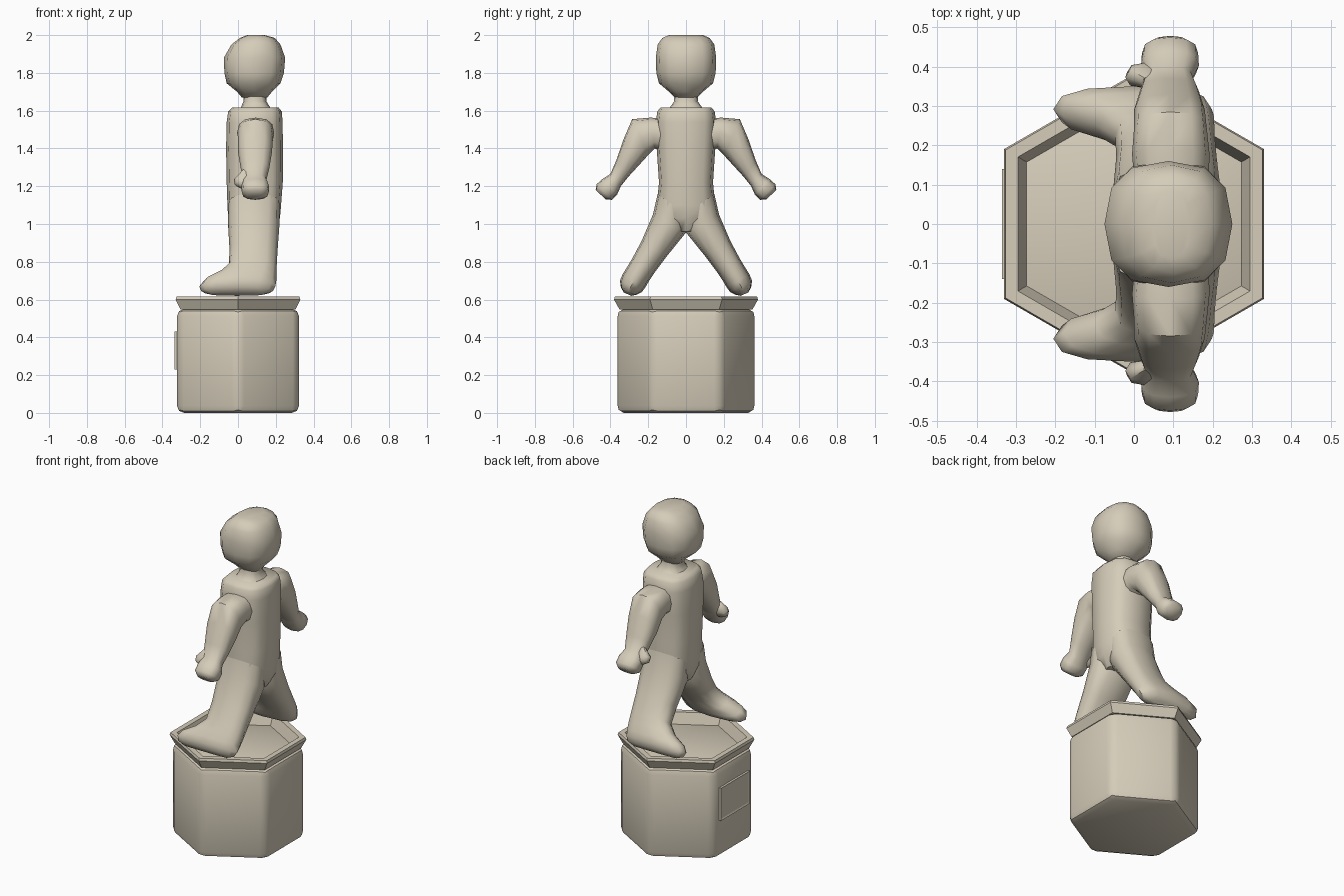
import bpy, bmesh, math

stone = bpy.data.materials.new("warm stone")
stone.diffuse_color = (0.67, 0.61, 0.49, 1)


def finish(name, bm, angle):
    bmesh.ops.recalc_face_normals(bm, faces=bm.faces)
    me = bpy.data.meshes.new(name)
    bm.to_mesh(me)
    bm.free()
    ob = bpy.data.objects.new(name, me)
    bpy.context.collection.objects.link(ob)
    me.materials.append(stone)
    bpy.ops.object.select_all(action='DESELECT')
    ob.select_set(True)
    bpy.context.view_layer.objects.active = ob
    bpy.ops.object.shade_smooth_by_angle(angle=math.radians(angle))
    return ob


def bridge(bm, r0, r1):
    n = len(r0)
    for i in range(n):
        bm.faces.new((r0[i], r0[(i + 1) % n], r1[(i + 1) % n], r1[i]))


def loft(name, rings, n=12, power=2.5, mirror=False):
    """Each ring: two end points (y, z), then its extent in x."""
    bm = bmesh.new()
    loops = []
    for ya, za, yb, zb, x0, x1 in rings:
        loop = []
        for i in range(n):
            t = 2 * math.pi * i / n
            c, s = (math.copysign(abs(v) ** (2 / power), v) if abs(v) > 1e-6 else 0
                    for v in (math.cos(t), math.sin(t)))
            loop.append(bm.verts.new(((x0 + x1) / 2 + s * (x1 - x0) / 2,
                                      (ya + yb) / 2 + c * (ya - yb) / 2,
                                      (za + zb) / 2 + c * (za - zb) / 2)))
        loops.append(loop)
    for r0, r1 in zip(loops, loops[1:]):
        bridge(bm, r0, r1)
    bm.faces.new(loops[0])
    bm.faces.new(loops[-1])
    ob = finish(name, bm, 55)
    if mirror:
        m = ob.modifiers.new("mirror", 'MIRROR')
        m.use_axis = (False, True, False)
        m.use_mirror_merge = False
    return ob


def level(z, half_y, x0, x1):
    return (half_y, z, -half_y, z, x0, x1)


def hexagon(bm, apothem, z):
    r = apothem / math.cos(math.pi / 6)
    return [bm.verts.new((r * math.cos(math.radians(30 + 60 * i)),
                          r * math.sin(math.radians(30 + 60 * i)), z)) for i in range(6)]


# Pedestal block with rounded edges
bm = bmesh.new()
low, high = hexagon(bm, 0.323, 0), hexagon(bm, 0.323, 0.55)
bridge(bm, low, high)
bm.faces.new(low)
bm.faces.new(high)
bmesh.ops.bevel(bm, geom=bm.edges[:], offset=0.038, segments=2, profile=0.5, affect='EDGES')
finish("pedestal", bm, 35)

# Flared ring on top of the pedestal
bm = bmesh.new()
profile = [hexagon(bm, a, z) for a, z in
           ((0.272, 0.548), (0.305, 0.548), (0.33, 0.60), (0.326, 0.615), (0.295, 0.615))]
for i in range(5):
    bridge(bm, profile[i], profile[(i + 1) % 5])
finish("pedestal_rim", bm, 20)

# Plaque with a sunken panel
bm = bmesh.new()
bmesh.ops.create_cube(bm, size=1)
for v in bm.verts:
    v.co = (-0.328 + v.co.x * 0.016, v.co.y * 0.28, 0.33 + v.co.z * 0.2)
bm.normal_update()
front = [f for f in bm.faces if f.normal.x < -0.9]
bmesh.ops.inset_region(bm, faces=front, thickness=0.014, depth=0)
bmesh.ops.translate(bm, verts=front[0].verts[:], vec=(0.004, 0, 0))
finish("plaque", bm, 20)

# Head
loft("head", [level(1.67, 0.06, 0.02, 0.155), level(1.70, 0.09, -0.005, 0.18),
              level(1.745, 0.143, -0.06, 0.225), level(1.80, 0.157, -0.072, 0.243),
              level(1.88, 0.16, -0.075, 0.25), level(1.95, 0.15, -0.035, 0.225),
              level(1.985, 0.125, 0.01, 0.195), level(2.0, 0.09, 0.05, 0.14)])

# Neck
loft("neck", [level(1.59, 0.12, -0.01, 0.19), level(1.618, 0.085, 0.015, 0.17),
              level(1.65, 0.062, 0.03, 0.15), level(1.70, 0.068, 0.025, 0.155)])

# Torso
loft("torso", [level(1.617, 0.135, -0.03, 0.215), level(1.595, 0.152, -0.052, 0.232),
               level(1.54, 0.16, -0.06, 0.236), level(1.40, 0.155, -0.063, 0.238),
               level(1.22, 0.143, -0.06, 0.237), level(1.10, 0.155, -0.056, 0.228),
               level(1.03, 0.15, -0.052, 0.222), level(0.96, 0.05, -0.03, 0.19)], power=3)

# Legs with feet pointing towards -x
loft("legs", [(0.15, 1.16, 0.01, 1.06, -0.05, 0.22),
              (0.175, 1.05, 0.0, 0.955, -0.053, 0.22),
              (0.235, 0.91, 0.105, 0.825, -0.045, 0.21),
              (0.283, 0.82, 0.165, 0.745, -0.048, 0.205),
              (0.31, 0.775, 0.195, 0.70, -0.10, 0.204),
              (0.335, 0.735, 0.215, 0.665, -0.18, 0.203),
              (0.35, 0.70, 0.233, 0.64, -0.205, 0.198),
              (0.345, 0.665, 0.262, 0.625, -0.195, 0.185),
              (0.33, 0.638, 0.29, 0.62, -0.15, 0.14)], mirror=True)

# Arms with hands
loft("arms", [(0.12, 1.56, 0.12, 1.38, 0.0, 0.19),
              (0.19, 1.563, 0.165, 1.40, -0.005, 0.192),
              (0.285, 1.555, 0.20, 1.365, 0.0, 0.185),
              (0.33, 1.45, 0.25, 1.31, 0.0, 0.18),
              (0.37, 1.335, 0.305, 1.25, 0.015, 0.165),
              (0.40, 1.265, 0.345, 1.20, 0.028, 0.15),
              (0.44, 1.24, 0.365, 1.155, 0.018, 0.165),
              (0.474, 1.21, 0.393, 1.128, 0.02, 0.163),
              (0.478, 1.18, 0.425, 1.13, 0.045, 0.14)], mirror=True)

# Thumbs
loft("thumbs", [(0.375, 1.29, 0.345, 1.265, 0.02, 0.07),
                (0.40, 1.25, 0.345, 1.225, -0.022, 0.08),
                (0.41, 1.225, 0.36, 1.195, -0.018, 0.08),
                (0.41, 1.20, 0.38, 1.18, 0.02, 0.07)], n=8, mirror=True)
